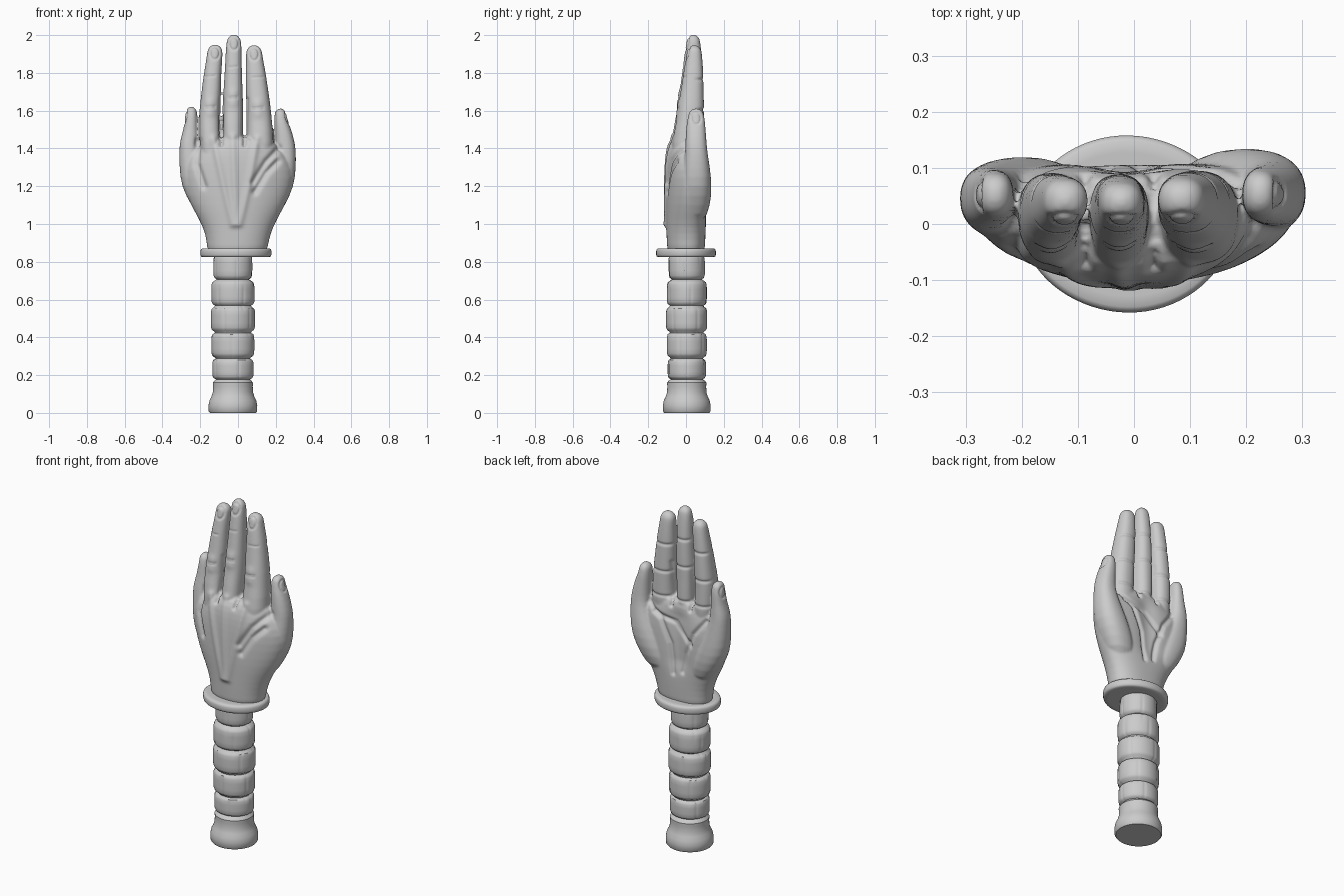
import bpy, bmesh, math
from mathutils import Vector

def loft(bm, rings, sides=24, power=2.0, bow=0.0, wobble=None):
    """Skin horizontal rings (x, y, z, rx, ry) and cap both ends."""
    loops = []
    for cx, cy, z, rx, ry in rings:
        loop = []
        for i in range(sides):
            a = 2 * math.pi * i / sides
            c, s = math.cos(a), math.sin(a)
            k = 1.0 + (wobble(a, z) if wobble else 0.0)
            x = rx * k * math.copysign(abs(c) ** (2 / power), c)
            y = ry * k * math.copysign(abs(s) ** (2 / power), s)
            loop.append(bm.verts.new((cx + x, cy + y + bow * (x / 0.3) ** 2, z)))
        loops.append(loop)
    for a, b in zip(loops, loops[1:]):
        for i in range(sides):
            j = (i + 1) % sides
            bm.faces.new((a[i], a[j], b[j], b[i]))
    bm.faces.new(loops[0][::-1])
    bm.faces.new(loops[-1])

def digit(bm, rings, tip):
    """Loft with a domed tip of the given height."""
    x, y, z, rx, ry = rings[-1]
    dome = []
    for deg in (25, 48, 68, 84):
        t = math.radians(deg)
        dome.append((x, y, z + tip * math.sin(t), rx * math.cos(t), ry * math.cos(t)))
    loft(bm, rings + dome, power=2.3)

def make_object(name, bm):
    bmesh.ops.recalc_face_normals(bm, faces=bm.faces)
    me = bpy.data.meshes.new(name)
    bm.to_mesh(me)
    bm.free()
    ob = bpy.data.objects.new(name, me)
    bpy.context.collection.objects.link(ob)
    return ob

# Handle: flared pommel and five bulging grip bands
rings = []
def band(z, rx, ry):
    rings.append((-0.027, 0.004, z, rx, ry))
for z, r in ((0, .122), (.008, .128), (.04, .129), (.065, .124), (.085, .114),
             (.11, .106), (.14, .105), (.16, .106), (.17, .098)):
    band(z, r, r * .98)
for z0, z1, r in ((.178, .287, .109), (.294, .424, .114), (.431, .561, .117),
                  (.568, .700, .114), (.707, .84, .103)):
    for f, dr in ((0, .018), (.06, .006), (.16, .001), (.35, 0), (.65, 0), (.84, .001), (.94, .006), (1, .018)):
        band(z0 + (z1 - z0) * f, r - dr, (r - dr) * .93)
def worn(a, z):
    seg = math.floor(z * 7.4)
    return .006 * math.sin(3 * a + seg * 2.1) - .03 * max(0, math.sin(5 * a + seg * 1.7)) ** 30 if z > .17 else 0
bm = bmesh.new()
loft(bm, rings, 96, wobble=worn)
handle = make_object("handle", bm)

# Guard: rounded oval disc
bm = bmesh.new()
loft(bm, [(-.011, 0, z, .187 - d, .157 - d) for z, d in
          ((.824, .03), (.824, .010), (.829, .003), (.838, 0), (.857, 0), (.866, .003), (.871, .010), (.871, .03))],
     72, wobble=lambda a, z: .006 * math.sin(4 * a + 1))
guard = make_object("guard", bm)

# Hand: palm, three upright fingers and two short outer digits
bm = bmesh.new()
loft(bm, [(-.005, 0, .84, .158, .098), (-.003, 0, .88, .16, .10), (0, 0, .95, .172, .104),
          (0, 0, 1.02, .203, .106), (0, 0, 1.1, .25, .109), (0, 0, 1.2, .288, .109),
          (0, 0, 1.29, .295, .107), (-.003, 0, 1.36, .265, .102),
          (-.005, .002, 1.42, .205, .094), (-.005, .008, 1.47, .165, .07)], 40, 2.25, .035)
digit(bm, [(-.13, .005, 1.3, .07, .085), (-.148, .008, 1.43, .060, .085), (-.152, .022, 1.58, .055, .068),
           (-.147, .025, 1.62, .055, .067), (-.139, .033, 1.75, .049, .056), (-.134, .036, 1.8, .046, .052),
           (-.127, .040, 1.86, .043, .046), (-.122, .042, 1.91, .041, .040)], .04)
digit(bm, [(-.025, 0, 1.3, .06, .085), (-.029, .006, 1.45, .055, .084), (-.028, .020, 1.6, .055, .068),
           (-.027, .024, 1.64, .054, .066), (-.025, .034, 1.8, .046, .055), (-.024, .036, 1.85, .044, .050),
           (-.023, .038, 1.92, .042, .043), (-.022, .039, 1.96, .039, .037)], .043)
digit(bm, [(.1, .005, 1.3, .08, .085), (.119, .010, 1.43, .074, .085), (.112, .024, 1.56, .066, .072),
           (.109, .026, 1.61, .066, .070), (.098, .036, 1.75, .056, .057), (.094, .039, 1.8, .053, .053),
           (.089, .042, 1.86, .046, .046), (.085, .044, 1.905, .043, .040)], .042)
digit(bm, [(-.12, .03, 1.0, .06, .06), (-.165, .04, 1.1, .085, .078), (-.208, .043, 1.2, .093, .079),
           (-.237, .044, 1.3, .074, .068), (-.257, .046, 1.4, .054, .057), (-.257, .047, 1.44, .05, .054),
           (-.251, .050, 1.5, .038, .047), (-.248, .052, 1.55, .034, .045), (-.247, .052, 1.585, .031, .04)], .037)
digit(bm, [(.12, .035, 1.0, .07, .06), (.16, .05, 1.1, .09, .08), (.205, .055, 1.2, .093, .083),
           (.235, .055, 1.3, .072, .072), (.249, .055, 1.37, .058, .06), (.25, .053, 1.42, .054, .057),
           (.238, .052, 1.5, .045, .052), (.229, .053, 1.54, .037, .048), (.225, .054, 1.575, .032, .042)], .037)
hand = make_object("hand", bm)
m = hand.modifiers.new("round", 'SUBSURF')
m.levels = m.render_levels = 1
m = hand.modifiers.new("fuse", 'REMESH')
m.mode, m.voxel_size = 'VOXEL', .0058
m = hand.modifiers.new("soften", 'SMOOTH')
m.factor, m.iterations = .5, 5
dg = bpy.context.evaluated_depsgraph_get()
fused = bpy.data.meshes.new_from_object(hand.evaluated_get(dg))
hand.modifiers.clear()
hand.data = fused

# Surface strokes: (facing side, path, height, width)
strokes = []
FRONT, BACK = Vector((0, -1, 0)), Vector((0, 1, 0))
def stroke(side, pts, height, width):
    if side.y:
        path = [Vector((a, 0, b)) for a, b in pts]
    else:
        path = [Vector((0, a, b)) for a, b in pts]
    strokes.append((side, path, height, width,
                    min(p.z for p in path) - 3 * width, max(p.z for p in path) + 3 * width))
def nail(side, c, z, w, h):
    pts = []
    for i in range(13):
        a = 2 * math.pi * i / 12
        pts.append((c + w * math.cos(a), z + h * math.sin(a)))
    stroke(side, pts, -.006, .005)

# Tendons and web folds on the back of the hand
for pts in ([(-.03, 1.0), (-.08, 1.22), (-.13, 1.45)], [(-.01, 1.0), (-.02, 1.25), (-.027, 1.46)],
            [(.01, 1.0), (.06, 1.22), (.10, 1.45)]):
    stroke(FRONT, pts, .009, .018)
for pts in ([(.215, 1.40), (.15, 1.33), (.08, 1.22)], [(.21, 1.33), (.15, 1.27), (.09, 1.17)],
            [(-.21, 1.44), (-.22, 1.32), (-.18, 1.2)]):
    stroke(FRONT, pts, -.014, .016)
# Palm hollow and palm lines
stroke(BACK, [(-.02, 1.12), (-.01, 1.35)], -.016, .06)
for pts in ([(.18, 1.40), (.09, 1.33), (.03, 1.2), (.01, 1.03)], [(-.19, 1.38), (-.12, 1.29), (-.07, 1.16), (-.05, 1.05)],
            [(.14, 1.36), (.0, 1.33), (-.1, 1.22)]):
    stroke(BACK, pts, -.013, .012)
# Finger joints, nails and the gaps between fingers
for x, w, top in ((-.147, .05, 1.95), (-.026, .045, 2.0), (.105, .058, 1.945)):
    for z in (1.46, top - .34, top - .18):
        stroke(BACK, [(x - w, z), (x + w, z)], -.007, .007)
    for z in (top - .34, top - .33, top - .17):
        stroke(FRONT, [(x - w * .5, z), (x + w * .5, z + .004)], -.004, .004)
    stroke(FRONT, [(x, top - .36), (x, top - .31)], .006, .025)
for x, top in ((-.123, 1.95), (-.022, 2.0), (.085, 1.945)):
    nail(FRONT, x, top - .045, .026, .034)
for side in (FRONT, BACK):
    for x0, x1 in ((-.089, -.086), (.035, .042)):
        stroke(side, [(x0, 1.42), (x1, 1.66)], -.018, .010)
nail(Vector((1, 0, 0)), .053, 1.56, .026, .032)
nail(Vector((-1, 0, 0)), .052, 1.565, .025, .032)

def seg_dist(p, a, b):
    ab = b - a
    t = max(0, min(1, (p - a).dot(ab) / ab.length_squared))
    return (p - a - ab * t).length

bm = bmesh.new()
bm.from_mesh(fused)
bm.normal_update()
for v in bm.verts:
    offset = 0.0
    for side, path, height, width, z0, z1 in strokes:
        facing = v.normal.dot(side)
        if not z0 < v.co.z < z1 or facing < .1 or (side.x and v.co.x * side.x < .215):
            continue
        p = Vector((v.co.x, 0, v.co.z)) if side.y else Vector((0, v.co.y, v.co.z))
        d = min(seg_dist(p, a, b) for a, b in zip(path, path[1:]))
        if d < 3 * width:
            offset += height * math.exp(-(d / width) ** 2) * min(1, facing * 1.6)
    v.co += v.normal * max(offset, -.022)
bmesh.ops.smooth_vert(bm, verts=bm.verts, factor=.3, use_axis_x=True, use_axis_y=True, use_axis_z=True)
bm.to_mesh(fused)
bm.free()
for poly in fused.polygons:
    poly.use_smooth = True

# Smooth shading with crisp edges on the turned parts
for ob in (handle, guard):
    bpy.ops.object.select_all(action='DESELECT')
    ob.select_set(True)
    bpy.context.view_layer.objects.active = ob
    bpy.ops.object.shade_smooth_by_angle(angle=math.radians(40))
